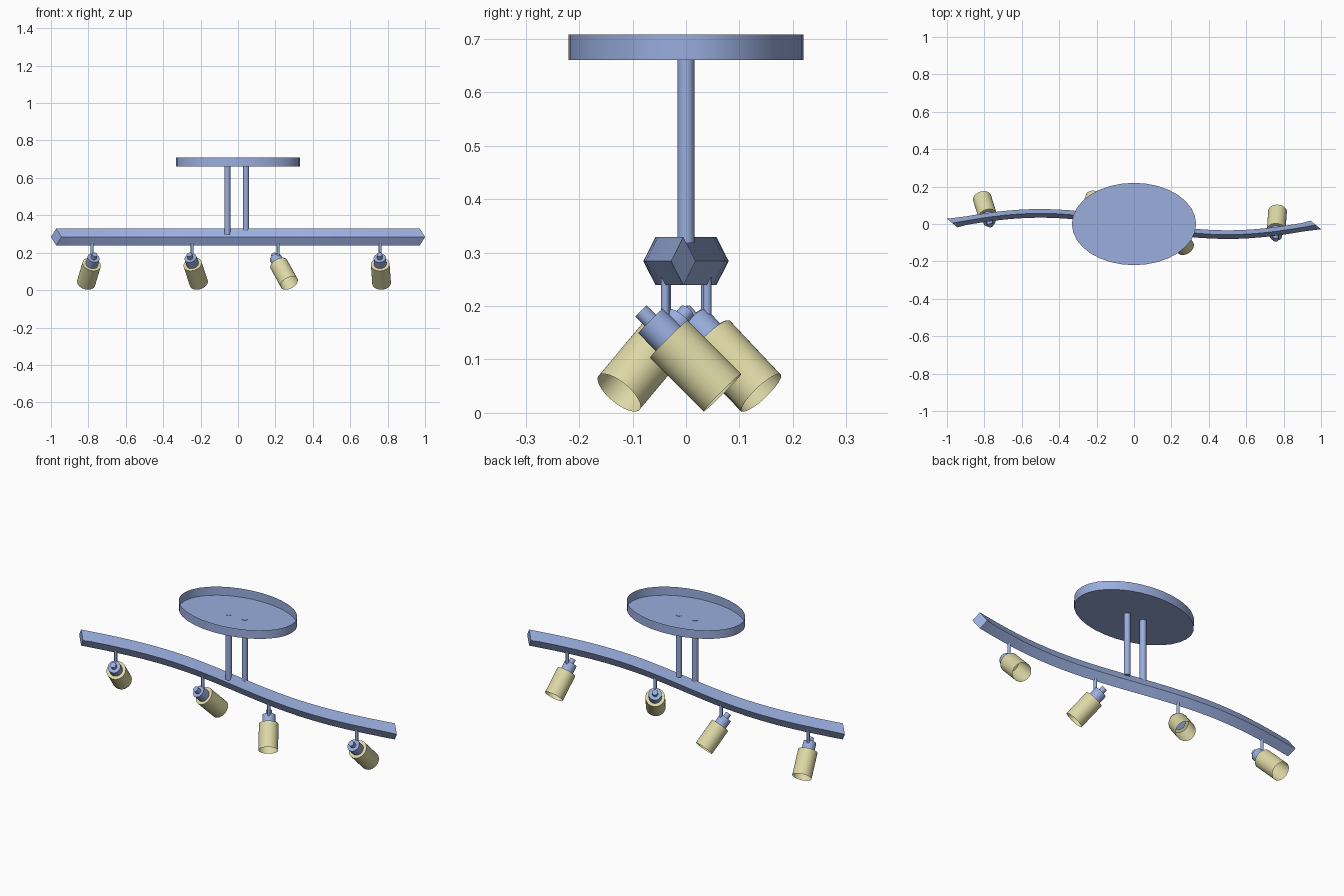
import bpy, bmesh, math
from mathutils import Vector, Matrix

if "Cube" in bpy.data.objects:
    bpy.data.objects.remove(bpy.data.objects["Cube"])


def material(name, color):
    m = bpy.data.materials.new(name)
    m.diffuse_color = color
    m.use_nodes = True
    m.node_tree.nodes["Principled BSDF"].inputs["Base Color"].default_value = m.diffuse_color
    return m


METAL = material("blue_metal", (0.32, 0.42, 0.73, 1))
CREAM = material("cream_shade", (0.73, 0.69, 0.38, 1))


def finish(name, bm, mat):
    bmesh.ops.recalc_face_normals(bm, faces=bm.faces[:])
    me = bpy.data.meshes.new(name)
    bm.to_mesh(me)
    bm.free()
    me.materials.append(mat)
    ob = bpy.data.objects.new(name, me)
    bpy.context.collection.objects.link(ob)
    bpy.ops.object.select_all(action='DESELECT')
    ob.select_set(True)
    bpy.context.view_layer.objects.active = ob
    bpy.ops.object.shade_smooth_by_angle(angle=math.radians(35))
    return ob


def cylinder(name, start, end, radius, sides=16, mat=METAL, open_end=False, scale=(1, 1)):
    """Cylinder from start to end; open_end leaves off the cap at end."""
    start, end = Vector(start), Vector(end)
    axis = end - start
    bm = bmesh.new()
    bmesh.ops.create_cone(bm, cap_ends=True, segments=sides, radius1=radius,
                          radius2=radius, depth=axis.length)
    if open_end:
        cap = [f for f in bm.faces if f.normal.z > 0.9]
        bmesh.ops.delete(bm, geom=cap, context='FACES_ONLY')
    bm.transform(Matrix.Translation((start + end) / 2)
                 @ Vector((0, 0, 1)).rotation_difference(axis).to_matrix().to_4x4()
                 @ Matrix.Diagonal((scale[0], scale[1], 1, 1)))
    return finish(name, bm, mat)


def bar_y(x):
    return -0.057 * math.sin(math.pi * x)


# Oval ceiling plate, open on top
cylinder("ceiling_plate", (0, 0, 0.66), (0, 0, 0.708), 1, 32,
         open_end=True, scale=(0.332, 0.22))

# Two hanging rods
cylinder("hanging_rod_left", (-0.057, 0, 0.298), (-0.057, 0, 0.662), 0.016)
cylinder("hanging_rod_right", (0.043, 0, 0.318), (0.043, 0, 0.662), 0.016)

# S-curved bar with a diamond section and slanted ends
bm = bmesh.new()
rings = []
N = 28
for i in range(N + 1):
    x = -0.972 + 1.944 * i / N
    slope = -0.057 * math.pi * math.cos(math.pi * x)
    side = Vector((-slope, 1, 0)).normalized() * 0.023
    if i in (0, N):
        side = Vector((-0.028, 0.023, 0))
    c = Vector((x, bar_y(x), 0.284))
    up = Vector((0, 0, 0.045))
    rings.append([bm.verts.new(c + o) for o in (side, up, -side, -up)])
for a, b in zip(rings, rings[1:]):
    for j in range(4):
        k = (j + 1) % 4
        bm.faces.new((a[j], a[k], b[k], b[j]))
bm.faces.new(rings[0])
bm.faces.new(rings[-1])
finish("curved_bar", bm, METAL)

# Four spotlights: (x, sideways aim, front/back sign)
for n, (x, hx, sign) in enumerate([(-0.78, -0.3, 1), (-0.245, 0.33, 1),
                                   (0.215, 0.55, -1), (0.76, 0.07, 1)], 1):
    y = bar_y(x)
    h = Vector((hx, sign * math.sqrt(1 - hx * hx), 0))
    aim = (h - Vector((0, 0, 1))).normalized()
    p = Vector((x, y, 0.172)) - h * 0.027
    cylinder(f"stem_{n}", (x, y, 0.178), (x, y, 0.26), 0.008, 12)
    cylinder(f"knob_{n}", p - aim * 0.026, p + aim * 0.005, 0.015)
    cylinder(f"socket_{n}", p, p + aim * 0.056, 0.033, 24)
    cylinder(f"lamp_shade_{n}", p + aim * 0.048, p + aim * 0.19, 0.05, 28,
             CREAM, open_end=True)
